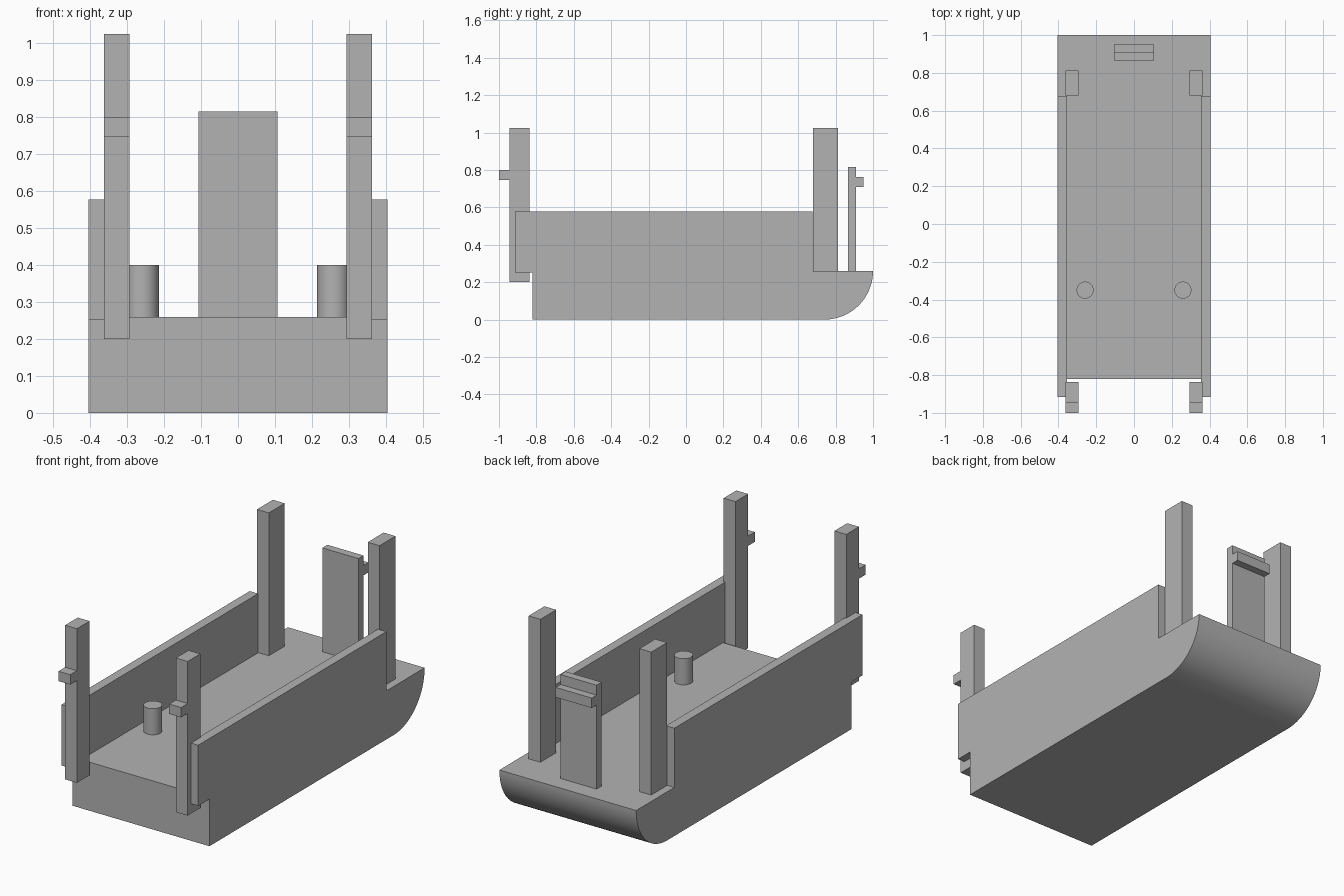
import bpy
import bmesh
import math

cube = bpy.data.objects.get("Cube")
if cube:
    bpy.data.objects.remove(cube, do_unlink=True)

grey = bpy.data.materials.new("plain_grey")
grey.use_nodes = True
colour = (0.45, 0.45, 0.45, 1.0)
grey.diffuse_color = colour
grey.node_tree.nodes["Principled BSDF"].inputs["Base Color"].default_value = colour


def finish(name, bm):
    bmesh.ops.recalc_face_normals(bm, faces=bm.faces)
    mesh = bpy.data.meshes.new(name)
    bm.to_mesh(mesh)
    bm.free()
    mesh.materials.append(grey)
    obj = bpy.data.objects.new(name, mesh)
    bpy.context.collection.objects.link(obj)
    return obj


def extrude_profile(name, profile, x0, x1):
    """Extrude a closed (y, z) outline from x0 to x1."""
    bm = bmesh.new()
    face = bm.faces.new([bm.verts.new((x0, y, z)) for y, z in profile])
    result = bmesh.ops.extrude_face_region(bm, geom=[face])
    moved = [v for v in result["geom"] if isinstance(v, bmesh.types.BMVert)]
    bmesh.ops.translate(bm, verts=moved, vec=(x1 - x0, 0, 0))
    return finish(name, bm)


def shade_smooth(obj):
    bpy.ops.object.select_all(action="DESELECT")
    obj.select_set(True)
    bpy.context.view_layer.objects.active = obj
    bpy.ops.object.shade_smooth_by_angle(angle=math.radians(30))


FLOOR = 0.26
HALF_WIDTH = 0.405
FRONT = -0.82
POST_IN, POST_OUT = 0.293, 0.363
POST_TOP = 1.025

# Solid base with a quarter-round underside at the back
arc = [(1 - FLOOR + FLOOR * math.sin(a), FLOOR - FLOOR * math.cos(a))
       for a in (math.pi / 2 * i / 24 for i in range(25))]
base = extrude_profile("base", [(FRONT, FLOOR), (FRONT, 0)] + arc,
                       -HALF_WIDTH, HALF_WIDTH)
shade_smooth(base)

# Outlines of the paired parts
wall = [(-0.915, 0.252), (FRONT, 0.252), (FRONT, FLOOR),
        (0.677, FLOOR), (0.677, 0.577), (-0.915, 0.577)]
front_post = [(-0.944, 0.2), (-0.837, 0.2), (-0.837, POST_TOP),
              (-0.944, POST_TOP), (-0.944, 0.8), (-1.0, 0.8),
              (-1.0, 0.747), (-0.944, 0.747)]
rear_post = [(0.679, FLOOR), (0.813, FLOOR),
             (0.813, POST_TOP), (0.679, POST_TOP)]

for side, s in (("left", 1), ("right", -1)):
    extrude_profile(side + "_wall", wall, s * 0.355, s * HALF_WIDTH)
    extrude_profile(side + "_front_post", front_post, s * POST_IN, s * POST_OUT)
    extrude_profile(side + "_rear_post", rear_post, s * POST_IN, s * POST_OUT)

    # Round peg standing on the floor
    bm = bmesh.new()
    bmesh.ops.create_cone(bm, cap_ends=True, segments=48,
                          radius1=0.045, radius2=0.045, depth=0.14)
    bmesh.ops.translate(bm, verts=bm.verts, vec=(s * 0.259, -0.35, FLOOR + 0.07))
    shade_smooth(finish(side + "_peg", bm))

# Rear clip: thin tab with a small hook facing backwards
clip = [(0.866, FLOOR), (0.909, FLOOR), (0.909, 0.71), (0.95, 0.71),
        (0.95, 0.763), (0.909, 0.763), (0.909, 0.816), (0.866, 0.816)]
extrude_profile("rear_clip", clip, -0.107, 0.107)
